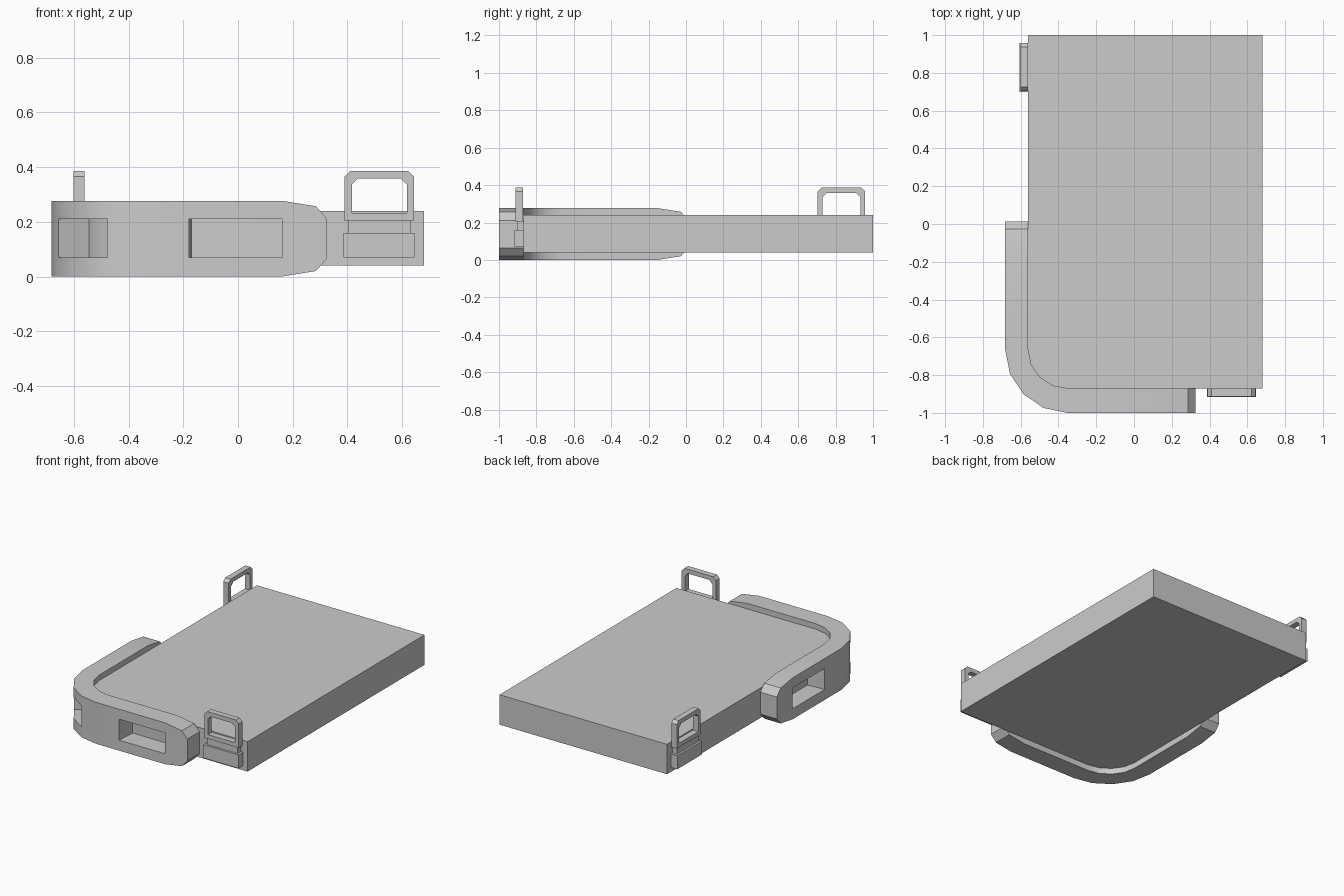
import bpy, bmesh, math

if "Cube" in bpy.data.objects:
    bpy.data.objects.remove(bpy.data.objects["Cube"])

CX, CY = -0.35, -0.665          # centre of the rounded corner


def finish(bm, name):
    bmesh.ops.recalc_face_normals(bm, faces=bm.faces)
    me = bpy.data.meshes.new(name)
    bm.to_mesh(me)
    bm.free()
    ob = bpy.data.objects.new(name, me)
    bpy.context.collection.objects.link(ob)
    bpy.ops.object.select_all(action='DESELECT')
    ob.select_set(True)
    bpy.context.view_layer.objects.active = ob
    bpy.ops.object.shade_smooth_by_angle(angle=math.radians(30))
    return ob


def arc(rx, ry):
    # four facets from the front side round to the left side
    return [(CX - rx * math.sin(i * math.pi / 8), CY - ry * math.cos(i * math.pi / 8))
            for i in range(5)]


def prism(bm, pts, offset):
    face = bm.faces.new([bm.verts.new(p) for p in pts])
    ext = bmesh.ops.extrude_face_region(bm, geom=[face], use_keep_orig=True)
    bmesh.ops.translate(bm, vec=offset,
                        verts=[v for v in ext['geom'] if isinstance(v, bmesh.types.BMVert)])


# slab with one rounded corner
bm = bmesh.new()
outline = [(0.68, -0.87)] + arc(0.21, 0.205) + [(-0.56, 1), (0.68, 1)]
prism(bm, [(x, y, 0.04) for x, y in outline], (0, 0, 0.2))
finish(bm, "slab")

# corner bumper: stations of (outer point, inner point, bottom, top)
ends = [(0.325, 0.325, 0.065, 0.212), (0.285, 0.285, 0.02, 0.257),
        (0.16, 0.16, 0, 0.277), (-0.18, -0.17, 0, 0.277)]
front = [((a, -1.0), (b, -0.87), lo, hi) for a, b, lo, hi in ends]
left = [((-0.682, a - 0.312), (-0.56, b - 0.312), lo, hi) for a, b, lo, hi in reversed(ends)]
corner = [(o, i, 0, 0.277) for o, i in zip(arc(0.332, 0.335), arc(0.21, 0.205))]
stations = front + corner + left
slots = [(2, 3), (5, 7), (9, 10)]    # station ranges cut through by a slot

bm = bmesh.new()
cols = []
for o, i, lo, hi in stations:
    zs = (lo, 0.07, 0.21, hi)
    cols.append(([bm.verts.new((*o, z)) for z in zs], [bm.verts.new((*i, z)) for z in zs]))
for n in range(len(cols) - 1):
    (o0, i0), (o1, i1) = cols[n], cols[n + 1]
    open_slot = any(a <= n < b for a, b in slots)
    for r in range(3):
        if r == 1 and open_slot:
            continue
        bm.faces.new((o0[r], o1[r], o1[r + 1], o0[r + 1]))
        bm.faces.new((i0[r], i1[r], i1[r + 1], i0[r + 1]))
    for r in ((0, 1, 2, 3) if open_slot else (0, 3)):
        bm.faces.new((o0[r], o1[r], i1[r], i0[r]))
for n in [k for s in slots for k in s]:
    o, i = cols[n]
    bm.faces.new((o[1], o[2], i[2], i[1]))
for o, i in (cols[0], cols[-1]):
    bm.faces.new(o + i[::-1])
finish(bm, "corner_bumper")


# strap clips: base block, neck and chamfered loop
def box(bm, x0, x1, y0, y1, z0, z1):
    prism(bm, [(x0, y0, z0), (x1, y0, z0), (x1, y0, z1), (x0, y0, z1)], (0, y1 - y0, 0))


def window(x0, x1, z0, z1, c):
    return [(x0, z0), (x1, z0), (x1, z1 - c), (x1 - c, z1), (x0 + c, z1), (x0, z1 - c)]


def clip(name, on_left):
    bm = bmesh.new()
    box(bm, 0.386, 0.645, -0.917, -0.87, 0.07, 0.16)
    box(bm, 0.403, 0.63, -0.903, -0.87, 0.16, 0.205)
    rings = [[bm.verts.new((x, y, z)) for x, z in w]
             for y in (-0.912, -0.872)
             for w in (window(0.39, 0.643, 0.205, 0.386, 0.02),
                       window(0.416, 0.618, 0.233, 0.358, 0.022))]
    for a, b in ((0, 1), (1, 3), (3, 2), (2, 0)):
        for k in range(6):
            m = (k + 1) % 6
            bm.faces.new((rings[a][k], rings[a][m], rings[b][m], rings[b][k]))
    if on_left:
        for v in bm.verts:
            v.co.x, v.co.y = v.co.y + 0.31, v.co.x + 0.314
    finish(bm, name)


clip("front_clip", False)
clip("left_clip", True)
